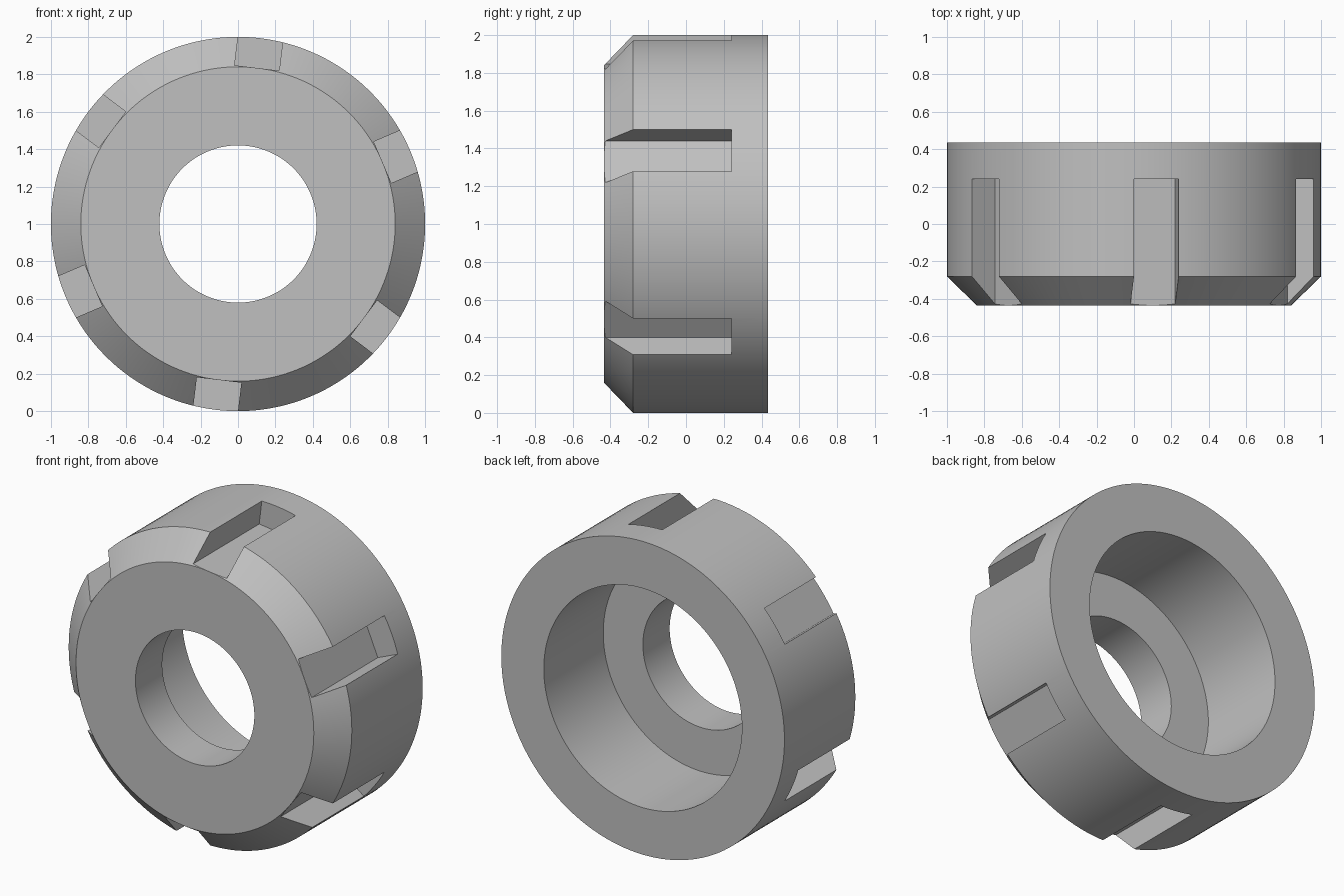
import bpy, bmesh, math
from mathutils import Matrix, Vector

cube = bpy.data.objects.get("Cube")
if cube:
    bpy.data.objects.remove(cube, do_unlink=True)

SEGMENTS = 144
CENTRE_Z = 1.0

steel = bpy.data.materials.new("grey_steel")
steel.use_nodes = True
grey = (0.53, 0.53, 0.53, 1)
steel.diffuse_color = grey
steel.node_tree.nodes["Principled BSDF"].inputs["Base Color"].default_value = grey


def make_object(name, bm):
    bmesh.ops.recalc_face_normals(bm, faces=bm.faces)
    mesh = bpy.data.meshes.new(name)
    bm.to_mesh(mesh)
    bm.free()
    mesh.materials.append(steel)
    obj = bpy.data.objects.new(name, mesh)
    bpy.context.collection.objects.link(obj)
    return obj


# Nut body: (radius, y) profile with front chamfer and stepped bore, lathed about y
profile = [(0.42, -0.435), (0.84, -0.435), (1.0, -0.28), (1.0, 0.435),
           (0.70, 0.435), (0.70, -0.165), (0.42, -0.165)]
bm = bmesh.new()
verts = [bm.verts.new((0, y, CENTRE_Z + r)) for r, y in profile]
edges = [bm.edges.new((v, verts[(i + 1) % len(verts)])) for i, v in enumerate(verts)]
bmesh.ops.spin(bm, geom=verts + edges, cent=(0, 0, CENTRE_Z), axis=(0, 1, 0),
               angle=math.tau, steps=SEGMENTS, use_duplicate=False)
bmesh.ops.remove_doubles(bm, verts=bm.verts, dist=0.0005)
nut = make_object("slotted_nut", bm)

# Six spanner slots: flat-floored boxes arranged around the rim
FLOOR, TOP, WIDTH = 0.84, 1.2, 0.24
FRONT, BACK = -0.6, 0.24
bm = bmesh.new()
for i in range(6):
    turn = Matrix.Rotation(math.radians(6.9 + 60 * i), 4, 'Y')
    place = (Matrix.Translation((0, 0, CENTRE_Z)) @ turn
             @ Matrix.Translation((0, (FRONT + BACK) / 2, (FLOOR + TOP) / 2))
             @ Matrix.Diagonal((WIDTH, BACK - FRONT, TOP - FLOOR, 1)))
    bmesh.ops.create_cube(bm, size=1, matrix=place)
cutter = make_object("slot_cutter", bm)
cutter.hide_render = True

cut = nut.modifiers.new("slots", 'BOOLEAN')
cut.operation = 'DIFFERENCE'
cut.solver = 'EXACT'
cut.object = cutter
bpy.ops.object.select_all(action='DESELECT')
bpy.context.view_layer.objects.active = nut
nut.select_set(True)
bpy.ops.object.modifier_apply(modifier=cut.name)
bpy.data.objects.remove(cutter, do_unlink=True)

# Smooth round walls with crisp machined edges
bpy.ops.object.shade_smooth_by_angle(angle=math.radians(20))
